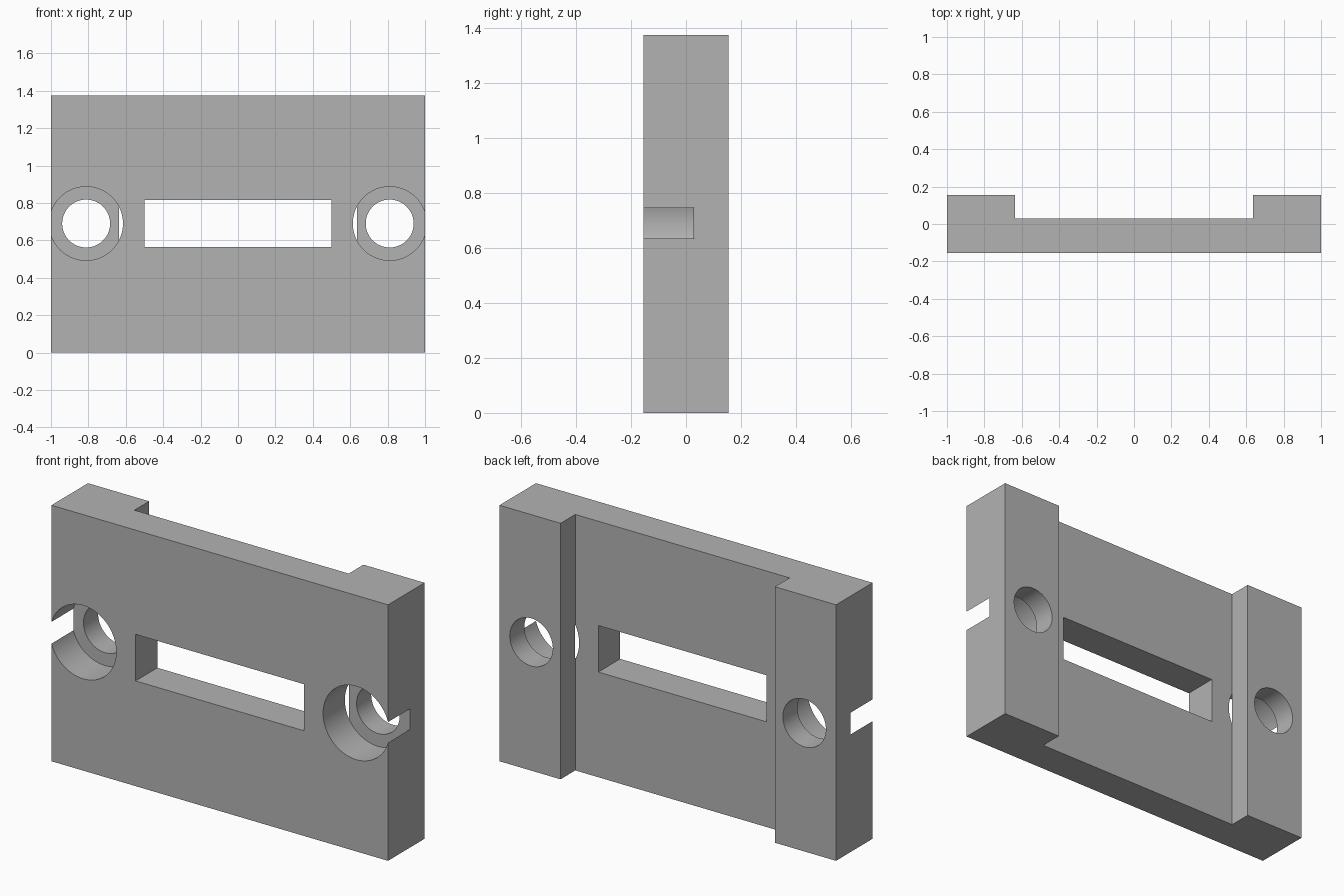
import bpy
import bmesh
import math

cube = bpy.data.objects.get("Cube")
if cube:
    bpy.data.objects.remove(cube, do_unlink=True)

HEIGHT = 1.375
HALF_DEPTH = 0.155
STEP_Y = 0.03       # rear face of the thin middle section
HOLE_Z = 0.69

grey = bpy.data.materials.new("plain grey")
grey.use_nodes = True
grey.diffuse_color = (0.45, 0.45, 0.45, 1)
grey.node_tree.nodes["Principled BSDF"].inputs["Base Color"].default_value = grey.diffuse_color


def extrude_profile(name, points, height):
    """Extrude an x-y outline upwards from z = 0."""
    bm = bmesh.new()
    face = bm.faces.new([bm.verts.new((x, y, 0)) for x, y in points])
    top = bmesh.ops.extrude_face_region(bm, geom=[face])["geom"]
    verts = [v for v in top if isinstance(v, bmesh.types.BMVert)]
    bmesh.ops.translate(bm, verts=verts, vec=(0, 0, height))
    bmesh.ops.recalc_face_normals(bm, faces=bm.faces)
    mesh = bpy.data.meshes.new(name)
    bm.to_mesh(mesh)
    bm.free()
    mesh.materials.append(grey)
    obj = bpy.data.objects.new(name, mesh)
    bpy.context.collection.objects.link(obj)
    return obj


def cut(body, cutter):
    """Subtract the active cutter from the body, then remove it."""
    cutter.hide_render = True
    cutter.data.materials.append(grey)
    bpy.context.view_layer.objects.active = body
    mod = body.modifiers.new("cut", 'BOOLEAN')
    mod.operation = 'DIFFERENCE'
    mod.solver = 'EXACT'
    mod.object = cutter
    bpy.ops.object.modifier_apply(modifier=mod.name)
    bpy.data.objects.remove(cutter, do_unlink=True)


def drill(body, x, radius, y0, y1):
    """Cut a round hole along y."""
    bpy.ops.mesh.primitive_cylinder_add(
        vertices=96, radius=radius, depth=y1 - y0,
        location=(x, (y0 + y1) / 2, HOLE_Z), rotation=(math.pi / 2, 0, 0))
    cut(body, bpy.context.object)


# Plate with a raised rail along each rear side
outline = [(-1, -HALF_DEPTH), (1, -HALF_DEPTH), (1, HALF_DEPTH), (0.637, HALF_DEPTH),
           (0.637, STEP_Y), (-0.637, STEP_Y), (-0.637, HALF_DEPTH), (-1, HALF_DEPTH)]
plate = extrude_profile("mounting_plate", outline, HEIGHT)

# Central rectangular slot
bpy.ops.mesh.primitive_cube_add(size=1, location=(0, 0, HOLE_Z))
slot = bpy.context.object
slot.scale = (1, 1, 0.25)
cut(plate, slot)

# Counterbored screw holes, whose wide part breaks through the side walls
for x in (-0.812, 0.811):
    drill(plate, x, 0.197, -0.3, STEP_Y + 0.001)
    drill(plate, x, 0.128, -0.3, 0.3)

# Smooth bores, sharp edges
bpy.ops.object.select_all(action='DESELECT')
plate.select_set(True)
bpy.context.view_layer.objects.active = plate
bpy.ops.object.shade_smooth_by_angle(angle=math.radians(30))
